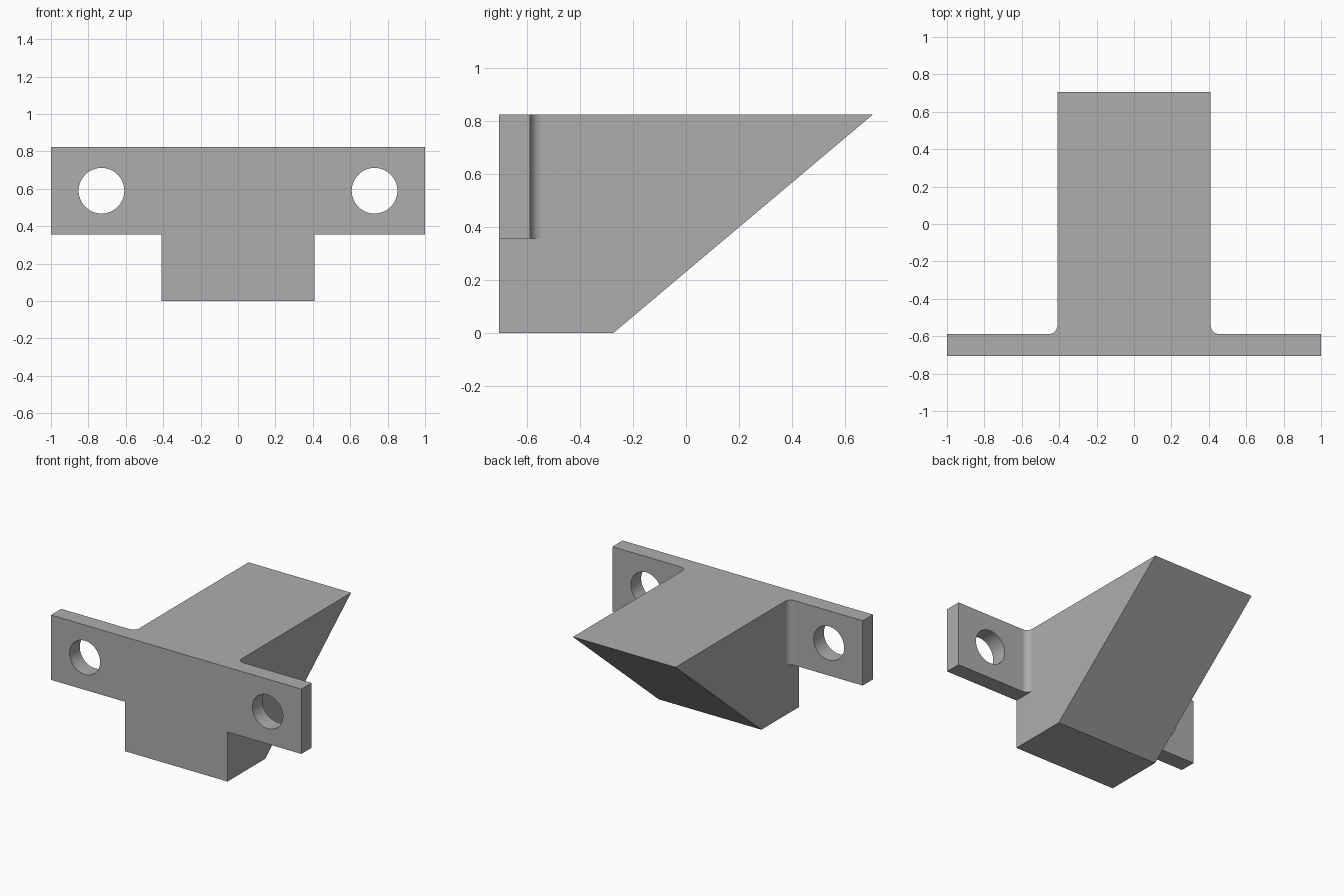
import bpy, bmesh, math
from mathutils import Vector

cube = bpy.data.objects.get("Cube")
if cube:
    bpy.data.objects.remove(cube, do_unlink=True)

HALF_W, BODY_W = 1.0, 0.41          # half widths of flange and body
FRONT, PLATE_BACK, BACK = -0.705, -0.588, 0.705
TOP, EAR_BOTTOM = 0.825, 0.357
FILLET = 0.045
HOLE_X, HOLE_Z, HOLE_R = 0.73, 0.59, 0.122

grey = bpy.data.materials.new("light_grey")
grey.use_nodes = True
colour = (0.42, 0.42, 0.42, 1)
grey.diffuse_color = colour
grey.node_tree.nodes["Principled BSDF"].inputs["Base Color"].default_value = colour


def prism(name, points, direction):
    """Extrude a closed planar outline along a direction."""
    bm = bmesh.new()
    face = bm.faces.new([bm.verts.new(p) for p in points])
    out = bmesh.ops.extrude_face_region(bm, geom=[face], use_keep_orig=True)
    moved = [v for v in out["geom"] if isinstance(v, bmesh.types.BMVert)]
    bmesh.ops.translate(bm, verts=moved, vec=Vector(direction))
    bmesh.ops.recalc_face_normals(bm, faces=bm.faces)
    mesh = bpy.data.meshes.new(name)
    bm.to_mesh(mesh)
    bm.free()
    mesh.materials.append(grey)
    obj = bpy.data.objects.new(name, mesh)
    bpy.context.collection.objects.link(obj)
    return obj


# T-shaped plan with filleted inner corners
half = [(HALF_W, FRONT), (HALF_W, PLATE_BACK)]
for i in range(13):
    a = math.radians(270 - 90 * i / 12)
    half.append((BODY_W + FILLET + FILLET * math.cos(a),
                 PLATE_BACK + FILLET + FILLET * math.sin(a)))
half.append((BODY_W, BACK))
plan = half + [(-x, y) for x, y in reversed(half)]
bracket = prism("mounting_bracket", [(x, y, 0) for x, y in plan], (0, 0, TOP))

cutters = []
# Sloped underside
dy, dz = BACK + 0.275, TOP
slope = [(-0.275 - dy * 0.2, -dz * 0.2), (BACK + dy * 0.2, dz * 1.2), (BACK + dy * 0.2, -dz * 0.2)]
cutters.append(prism("slope_cutter", [(-2, y, z) for y, z in slope], (4, 0, 0)))

for side in (-1, 1):
    # Space below each ear
    corners = [(BODY_W, -1), (2, -1), (2, 1), (BODY_W, 1)]
    cutters.append(prism("ear_cutter", [(side * x, y, -0.5) for x, y in corners],
                         (0, 0, EAR_BOTTOM + 0.5)))
    # Bolt hole through each ear
    ring = [(side * HOLE_X + HOLE_R * math.cos(math.tau * i / 64), -1,
             HOLE_Z + HOLE_R * math.sin(math.tau * i / 64)) for i in range(64)]
    cutters.append(prism("hole_cutter", ring, (0, 0.8, 0)))

bpy.ops.object.select_all(action="DESELECT")
bpy.context.view_layer.objects.active = bracket
bracket.select_set(True)
for cutter in cutters:
    cutter.hide_render = True
    mod = bracket.modifiers.new("cut", "BOOLEAN")
    mod.operation = "DIFFERENCE"
    mod.solver = "EXACT"
    mod.object = cutter
    bpy.ops.object.modifier_apply(modifier=mod.name)
    bpy.data.objects.remove(cutter, do_unlink=True)

bpy.ops.object.shade_smooth_by_angle(angle=math.radians(20))
